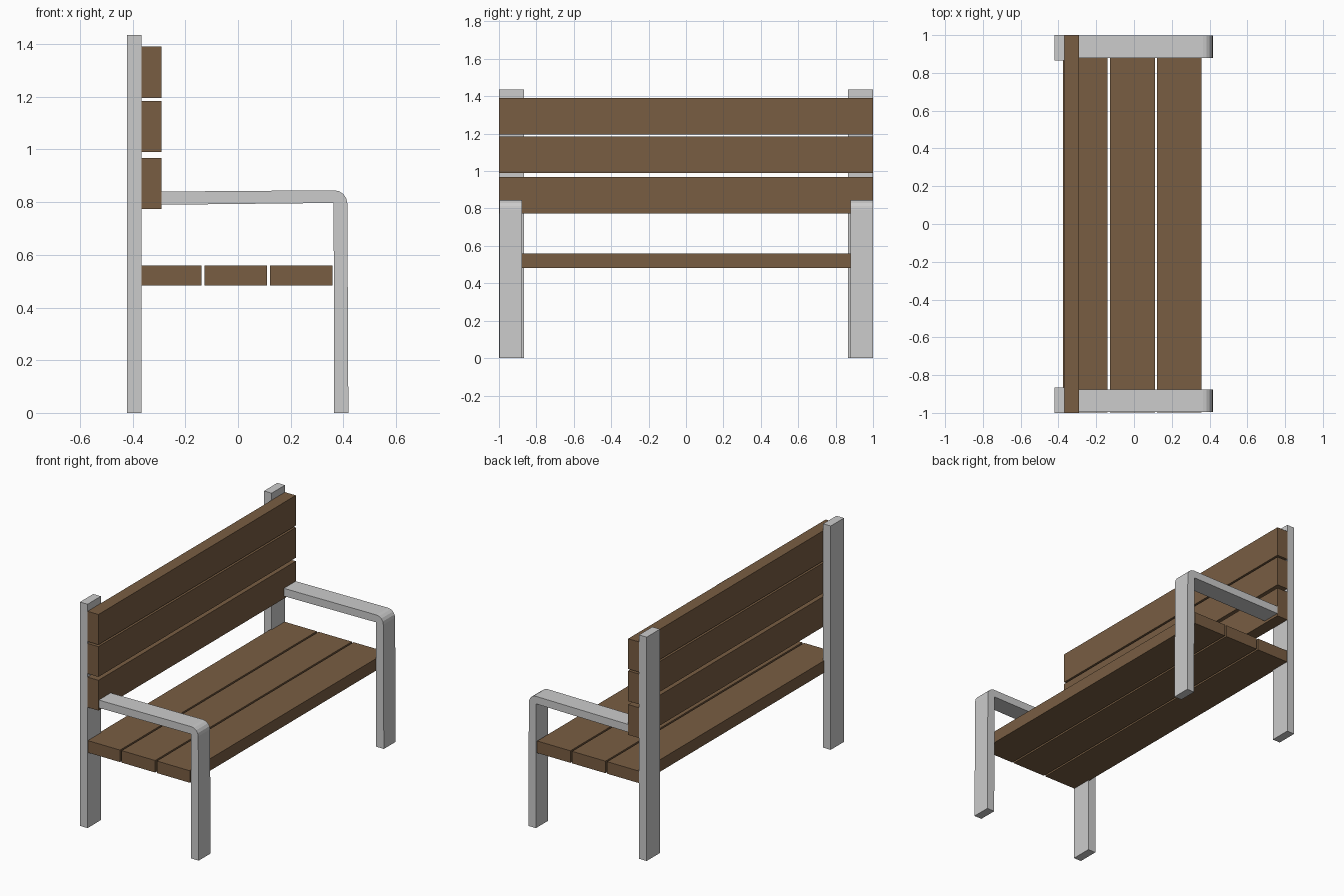
import bpy, bmesh, math

if "Cube" in bpy.data.objects:
    bpy.data.objects.remove(bpy.data.objects["Cube"])


def material(name, color):
    m = bpy.data.materials.new(name)
    m.diffuse_color = color
    m.use_nodes = True
    m.node_tree.nodes["Principled BSDF"].inputs["Base Color"].default_value = m.diffuse_color
    return m


wood = material("wood", (0.19, 0.11, 0.055, 1))


def extrude_profile(name, points, y0, y1, mat=None):
    """Extrude an XZ outline from y0 to y1."""
    bm = bmesh.new()
    face = bm.faces.new([bm.verts.new((x, y0, z)) for x, z in points])
    out = bmesh.ops.extrude_face_region(bm, geom=[face])
    verts = [v for v in out["geom"] if isinstance(v, bmesh.types.BMVert)]
    bmesh.ops.translate(bm, verts=verts, vec=(0, y1 - y0, 0))
    bmesh.ops.recalc_face_normals(bm, faces=bm.faces)
    mesh = bpy.data.meshes.new(name)
    bm.to_mesh(mesh)
    bm.free()
    if mat:
        mesh.materials.append(mat)
    obj = bpy.data.objects.new(name, mesh)
    bpy.context.collection.objects.link(obj)
    return obj


def box(name, x0, x1, y0, y1, z0, z1, mat=None):
    return extrude_profile(name, [(x0, z0), (x1, z0), (x1, z1), (x0, z1)], y0, y1, mat)


# Seat planks
for i, (x0, x1) in enumerate([(-0.375, -0.139), (-0.127, 0.11), (0.122, 0.358)]):
    box(f"seat_plank_{i + 1}", x0, x1, -0.997, 0.997, 0.483, 0.56, wood)

# Backrest planks
for i, (z0, z1) in enumerate([(0.774, 0.968), (0.99, 1.184), (1.196, 1.39)]):
    box(f"back_plank_{i + 1}", -0.367, -0.29, -1, 1, z0, z1, wood)

# Bent armrest and front leg outline with a rounded outer corner
corner = [(0.365 + 0.05 * math.cos(a), 0.795 + 0.05 * math.sin(a))
          for a in (math.radians(i * 22.5) for i in range(5))]
arm = [(0.365, 0), (0.419, 0)] + corner + [(-0.3, 0.84), (-0.3, 0.79), (0.363, 0.797)]

# Metal frame at each end
for label, post_y, arm_y in (("near", (-1, -0.865), (-0.996, -0.876)),
                             ("far", (0.865, 1), (0.879, 0.999))):
    box(f"back_post_{label}", -0.421, -0.367, *post_y, 0, 1.435)
    extrude_profile(f"armrest_leg_{label}", arm, *arm_y)
